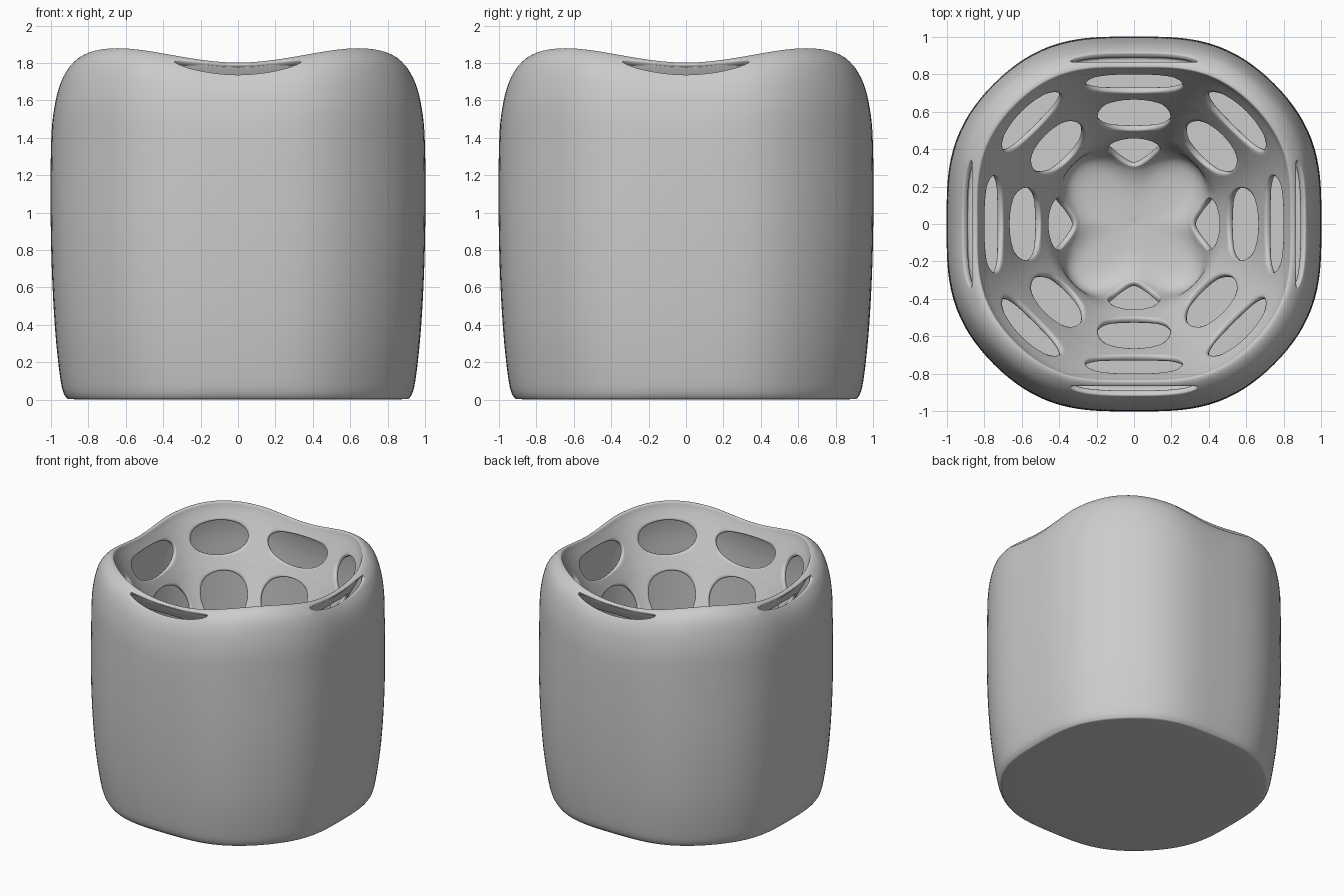
import bpy, bmesh
from math import cos, sin, pi, hypot

cube = bpy.data.objects.get("Cube")
if cube:
    bpy.data.objects.remove(cube, do_unlink=True)

# Profile from the base, up the outer wall, over the rim and down the basket:
# radius and height on the flat sides, then radius and height at the corners
PROFILE = [
    (.91, 0, .96, 0), (.945, .08, .99, .08), (.98, .4, 1.035, .4),
    (1, .85, 1.06, .85), (1, 1.35, 1.06, 1.35), (.98, 1.57, 1.05, 1.62),
    (.935, 1.71, 1.0, 1.81), (.85, 1.80, .91, 1.88), (.81, 1.74, .87, 1.80),
    (.68, 1.47, .69, 1.48), (.48, 1.08, .47, 1.07), (.28, .8, .42, .8),
    (0, .75, 0, .75)]
SECTORS, N, RINGS = 8, 8, 4

# Openings by profile row: half width and half height at sides and at corners
HOLES = {6: ((.95, .5), None), 8: ((.86, .74), (.68, .66)),
         9: ((.84, .8), (.74, .8)), 10: ((.85, .74), None)}


def surface(sector, row, a, b):
    """Point in a cell, with a and b running from -1 to 1."""
    t = (b + 1) / 2
    last = len(PROFILE) - 1
    p = [PROFILE[min(max(row + k, 0), last)] for k in (-1, 0, 1, 2)]
    s = [q1 + .5 * t * (q2 - q0 + t * (2 * q0 - 5 * q1 + 4 * q2 - q3
         + t * (3 * (q1 - q2) + q3 - q0))) for q0, q1, q2, q3 in zip(*p)]
    angle = (sector + a / 2) * 2 * pi / SECTORS
    w = (1 - cos(4 * angle)) / 2
    # Eight-sided plan with flattened sides and corners
    r = (s[0] + (s[2] - s[0]) * w) * (1 + .008 * (1 - cos(8 * angle)))
    z = max(s[1] + (s[3] - s[1]) * w, 0)
    return r * cos(angle), r * sin(angle), z


def add_grid(bm, points, sector, row):
    verts = [[bm.verts.new(surface(sector, row, a, b)) for a, b in line]
             for line in points]
    for low, high in zip(verts, verts[1:]):
        for i in range(len(low) - 1):
            bm.faces.new((low[i], low[i + 1], high[i + 1], high[i]))


def solid_cell():
    steps = [2 * i / N - 1 for i in range(N + 1)]
    return [[(a, b) for a in steps] for b in steps]


def pierced_cell(half_a, half_b):
    steps = [2 * i / N - 1 for i in range(N)]
    edge = ([(s, -1) for s in steps] + [(1, s) for s in steps]
            + [(-s, 1) for s in steps] + [(-1, -s) for s in steps])
    edge.append(edge[0])
    lines = []
    for k in range(RINGS + 1):
        t = k / RINGS
        line = []
        for a, b in edge:
            d = hypot(a, b)
            line.append((a + (a / d * half_a - a) * t,
                         b + (b / d * half_b - b) * t))
        lines.append(line)
    return lines


# Double-walled vessel skin
bm = bmesh.new()
for row in range(len(PROFILE) - 1):
    for sector in range(SECTORS):
        hole = HOLES.get(row, (None, None))[sector % 2]
        add_grid(bm, pierced_cell(*hole) if hole else solid_cell(), sector, row)
bmesh.ops.remove_doubles(bm, verts=bm.verts[:], dist=.0005)

# Flat base
foot = [e for e in bm.edges if e.is_boundary
        and all(v.co.z < .001 for v in e.verts)]
centre = bm.verts.new((0, 0, 0))
for e in foot:
    bm.faces.new((e.verts[0], e.verts[1], centre))
bmesh.ops.recalc_face_normals(bm, faces=bm.faces[:])
base_face = next(iter(centre.link_faces))
if base_face.normal.z > 0:
    bmesh.ops.reverse_faces(bm, faces=bm.faces[:])

mesh = bpy.data.meshes.new("pierced_vessel")
bm.to_mesh(mesh)
bm.free()
vessel = bpy.data.objects.new("pierced_vessel", mesh)
bpy.context.collection.objects.link(vessel)

# Plain grey clay
clay = bpy.data.materials.new("grey_clay")
clay.use_nodes = True
colour = (.6, .6, .6, 1)
clay.diffuse_color = colour
clay.node_tree.nodes["Principled BSDF"].inputs["Base Color"].default_value = colour
mesh.materials.append(clay)

# Wall thickness with softened opening edges
bpy.context.view_layer.objects.active = vessel
vessel.select_set(True)
bpy.ops.object.shade_smooth_by_angle(angle=pi / 4)
wall = vessel.modifiers.new("wall", "SOLIDIFY")
wall.thickness = .035
wall.offset = -1
soft = vessel.modifiers.new("soft_edges", "SUBSURF")
soft.levels = soft.render_levels = 1
